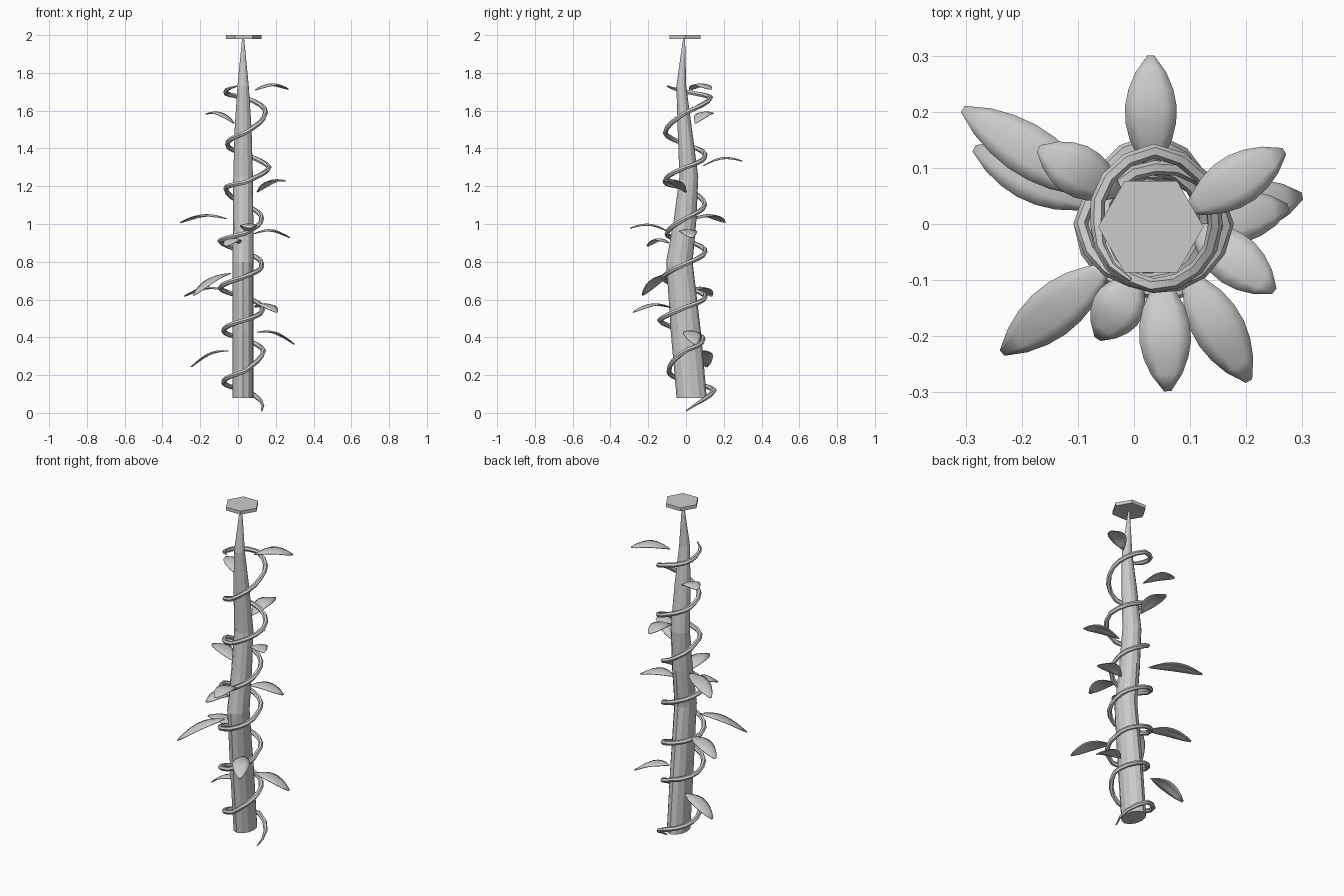
import bpy, bmesh, math
from mathutils import Vector

old = bpy.data.objects.get("Cube")
if old:
    bpy.data.objects.remove(old, do_unlink=True)

grey = bpy.data.materials.new("plain grey")
grey.use_nodes = True
colour = (0.6, 0.6, 0.6, 1)
grey.diffuse_color = colour
grey.node_tree.nodes["Principled BSDF"].inputs["Base Color"].default_value = colour


def finish(name, bm, smooth=None):
    """Turn a bmesh into a named object with the shared material."""
    bmesh.ops.recalc_face_normals(bm, faces=bm.faces)
    mesh = bpy.data.meshes.new(name)
    bm.to_mesh(mesh)
    bm.free()
    mesh.materials.append(grey)
    obj = bpy.data.objects.new(name, mesh)
    bpy.context.collection.objects.link(obj)
    if smooth:
        bpy.ops.object.select_all(action='DESELECT')
        obj.select_set(True)
        bpy.context.view_layer.objects.active = obj
        bpy.ops.object.shade_smooth_by_angle(angle=math.radians(smooth))
    return obj


def loft(bm, rings):
    """Skin a list of point rings and close both ends."""
    rows = [[bm.verts.new(p) for p in ring] for ring in rings]
    for low, high in zip(rows, rows[1:]):
        for i in range(len(low)):
            bm.faces.new((low[i - 1], low[i], high[i], high[i - 1]))
    bm.faces.new(rows[0])
    bm.faces.new(rows[-1])


# Stem: oval, bent front to back and tapering; each entry is height, centre y, half width, half depth
stem_sections = [
    (0.08, 0.03, 0.056, 0.08), (0.42, 0, 0.056, 0.08), (0.8, -0.035, 0.056, 0.07),
    (1.02, -0.005, 0.054, 0.06), (1.25, 0.015, 0.052, 0.05), (1.5, -0.006, 0.045, 0.038),
    (1.73, -0.025, 0.03, 0.026), (1.985, -0.01, 0.005, 0.005)]
bm = bmesh.new()
loft(bm, [[(0.027 + rx * math.cos(k * math.tau / 12), cy + ry * math.sin(k * math.tau / 12), z)
           for k in range(12)] for z, cy, rx, ry in stem_sections])
finish("stem", bm)

# Top cap: flat hexagonal plate
bm = bmesh.new()
loft(bm, [[(0.03 + 0.094 * math.cos(k * math.tau / 6), -0.005 + 0.094 * math.sin(k * math.tau / 6), z)
           for k in range(6)] for z in (1.98, 2)])
finish("top_cap", bm)

# Vine: one entry per quarter turn, height and distance from the axis
turns = [
    (0.01, 0.09), (0.12, 0.15), (0.17, 0.11), (0.22, 0.09),
    (0.33, 0.1), (0.39, 0.09), (0.43, 0.11), (0.49, 0.14),
    (0.56, 0.09), (0.61, 0.1), (0.66, 0.13), (0.72, 0.12),
    (0.79, 0.09), (0.85, 0.1), (0.91, 0.13), (0.95, 0.1),
    (1.03, 0.09), (1.1, 0.1), (1.19, 0.1), (1.22, 0.11),
    (1.3, 0.13), (1.37, 0.1), (1.42, 0.09), (1.48, 0.11),
    (1.59, 0.11), (1.67, 0.13), (1.7, 0.1), (1.74, 0.11)]
STEPS = 4
path = []
for q, (start, end) in enumerate(zip(turns, turns[1:])):
    for s in range(STEPS):
        t = s / STEPS
        z, r = (a + (b - a) * t for a, b in zip(start, end))
        angle = (q + t) * math.pi / 2
        path.append(Vector((0.035 + r * math.cos(angle), r * math.sin(angle), z)))
rings = []
last = len(path) - 1
for i, p in enumerate(path):
    along = (path[min(i + 1, last)] - path[max(i - 1, 0)]).normalized()
    side = along.cross(Vector((0, 0, 1))).normalized()
    up = side.cross(along)
    size = 0.013 * min(1, 0.3 + min(i, last - i) * 0.25)
    rings.append([p + size * (side * math.cos(k * math.tau / 6) + up * math.sin(k * math.tau / 6))
                  for k in range(6)])
bm = bmesh.new()
loft(bm, rings)
finish("vine", bm, 40)


# Leaves: arched blades from a base point to a tip point
def leaf(name, base, tip, width=0.092, rise=0.032):
    base, tip = Vector(base), Vector(tip)
    across = (tip - base).cross(Vector((0, 0, 1))).normalized()
    outline = (0.06, 0.5, 0.82, 0.98, 1, 0.87, 0.6, 0.14)
    bm = bmesh.new()
    rows = []
    for i, w in enumerate(outline):
        t = i / (len(outline) - 1)
        mid = base.lerp(tip, t)
        mid.z += rise * math.sin(math.pi * t)
        row = []
        for u in (-1, -0.5, 0, 0.5, 1):
            point = mid + across * (u * w * width / 2)
            point.z -= 0.008 * w * u * u
            row.append(bm.verts.new(point))
        rows.append(row)
    for a, b in zip(rows, rows[1:]):
        for i in range(len(a) - 1):
            bm.faces.new((a[i], a[i + 1], b[i + 1], b[i]))
    obj = finish(name, bm, 50)
    thick = obj.modifiers.new("thickness", 'SOLIDIFY')
    thick.thickness = 0.004


leaves = [
    ((-0.05, 0.08, 0.33), (-0.25, 0.11, 0.245)),
    ((0.1, 0.01, 0.43), (0.3, 0.05, 0.365)),
    ((0.09, -0.08, 0.56), (0.205, -0.28, 0.535)),
    ((-0.06, 0.03, 0.65), (-0.285, 0.135, 0.62)),
    ((-0.04, -0.07, 0.74), (-0.235, -0.23, 0.625)),
    ((0.01, -0.09, 0.9), (-0.065, -0.205, 0.885)),
    ((0.08, -0.01, 0.95), (0.275, 0.03, 0.93)),
    ((0.05, -0.09, 0.96), (0.06, -0.298, 0.98)),
    ((-0.06, 0.05, 1.03), (-0.305, 0.205, 1.01)),
    ((0.1, 0, 1.17), (0.25, -0.12, 1.23)),
    ((0.03, 0.09, 1.31), (0.03, 0.3, 1.335)),
    ((-0.02, 0.05, 1.535), (-0.17, 0.135, 1.585)),
    ((0.09, 0.02, 1.71), (0.268, 0.13, 1.715))]
for n, (base, tip) in enumerate(leaves, 1):
    leaf(f"leaf_{n}", base, tip)
